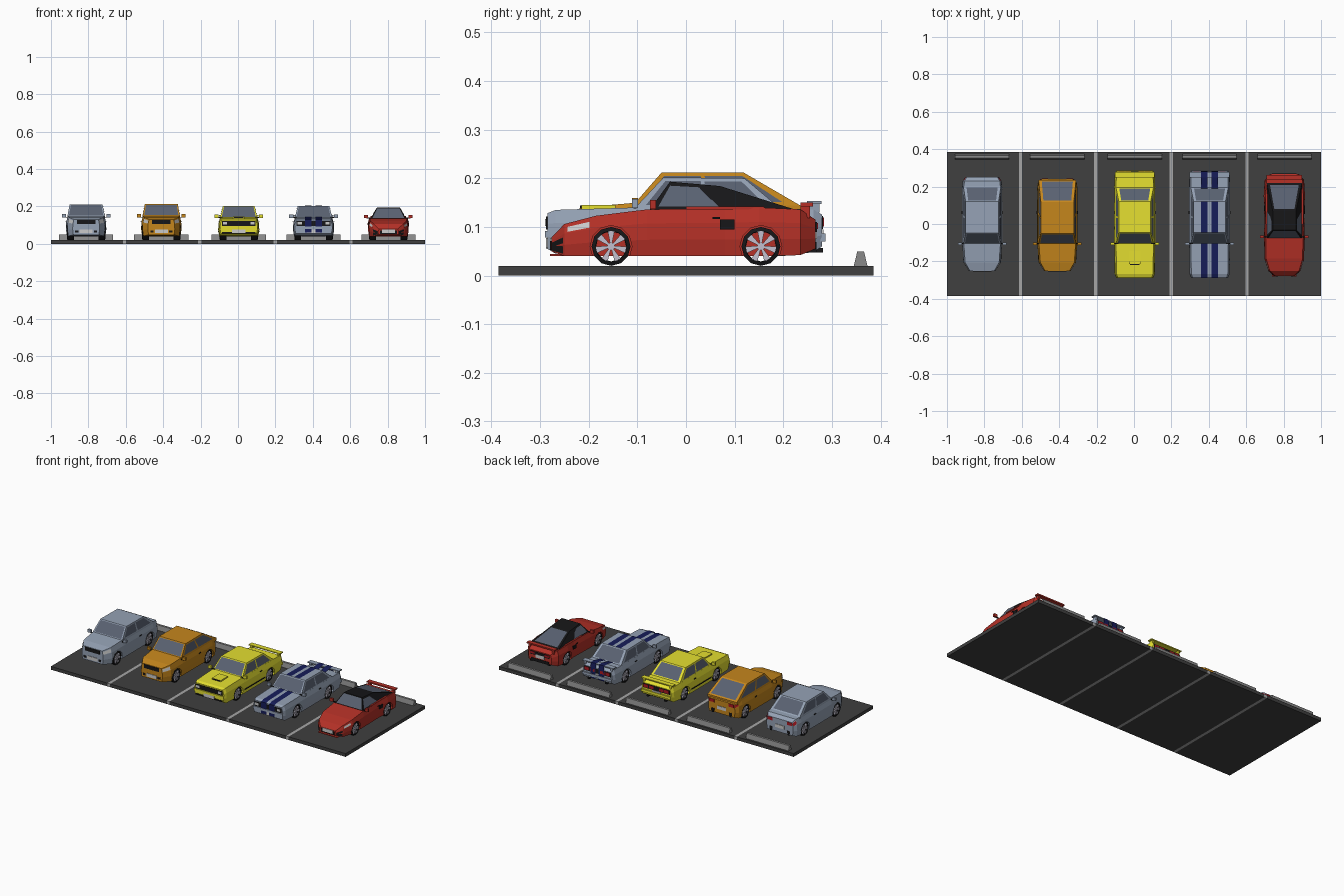
import bpy, bmesh
from math import cos, sin, pi, tau
from mathutils import Vector, Matrix

if "Cube" in bpy.data.objects:
    bpy.data.objects.remove(bpy.data.objects["Cube"])

COLORS = dict(silver=(.30, .36, .46), orange=(.56, .24, .012), yellow=(.78, .74, .03), steel=(.30, .36, .46),
              red=(.46, .03, .02), glass=(.10, .12, .165), black=(.008, .008, .009), navy=(.008, .012, .10),
              white=(.85, .85, .85), rim=(.55, .53, .62), asphalt=(.05, .05, .05), paint=(.38, .38, .38),
              tail_red=(.40, .01, .015), concrete=(.25, .25, .25))
MATS = {}
for key, c in COLORS.items():
    MATS[key] = bpy.data.materials.new(key)
    MATS[key].diffuse_color = (*c, 1)
CX = 0  # x of the car being built


def make(name, bm, mat):
    bmesh.ops.recalc_face_normals(bm, faces=bm.faces)
    me = bpy.data.meshes.new(name)
    bm.to_mesh(me)
    bm.free()
    ob = bpy.data.objects.new(name, me)
    bpy.context.collection.objects.link(ob)
    ob.location.x = CX
    if mat:
        me.materials.append(MATS[mat])
    return ob


def boxes(name, mat, size, centers, mirror=False):
    bm = bmesh.new()
    for c in centers:
        for s in ((1, -1) if mirror else (1,)):
            m = Matrix.Translation((c[0] * s, c[1], c[2])) @ Matrix.Diagonal((*size, 1))
            bmesh.ops.create_cube(bm, size=1, matrix=m)
    return make(name, bm, mat)


def loft(bm, rings, cap=True):
    vs = [[bm.verts.new(p) for p in r] for r in rings]
    n = len(rings[0])
    for a, b in zip(vs, vs[1:]):
        for i in range(n):
            bm.faces.new((a[i], a[(i + 1) % n], b[(i + 1) % n], b[i]))
    if cap:
        bm.faces.new(vs[0])
        bm.faces.new(vs[-1])


def panel(bm, quad, u0, u1, v0, v1, mirror=False, off=.0015):
    """Thin patch on a quad (a,b,c,d): u runs a->b, v runs a->d, pushed outward."""
    a, b, c, d = map(Vector, quad)
    at = lambda u, v: a.lerp(b, u).lerp(d.lerp(c, u), v)
    n = (c - a).cross(d - b).normalized()
    if n.dot((a + b + c + d) / 4 - Vector((0, 0, .1))) < 0:
        n = -n
    pts = [at(u, v) + n * off for u, v in ((u0, v0), (u1, v0), (u1, v1), (u0, v1))]
    bm.faces.new([bm.verts.new(p) for p in pts])
    if mirror:
        bm.faces.new([bm.verts.new((-p.x, p.y, p.z)) for p in reversed(pts)])


def half_section(st):
    y, w, zb, zt = st
    h = zt - zb
    return [(.95 * w, y, zb), (w, y, zb + .35 * h), (.985 * w, y, zb + .7 * h), (.91 * w, y, zt)]


def body(name, mat, stations):
    bm = bmesh.new()
    loft(bm, [half_section(s) + [(-x, y, z) for x, y, z in reversed(half_section(s))] for s in stations])
    ob = make(name + "_body", bm, mat)
    # wheel arches
    bm = bmesh.new()
    for s in (-1, 1):
        for y in (-.154, .154):
            loft(bm, [[(x * s, y + .043 * cos(tau * i / 12), .06 + .043 * sin(tau * i / 12)) for i in range(12)]
                      for x in (.062, .2)])
    cutter = make("arch_cutter", bm, None)
    cutter.hide_render = True
    mod = ob.modifiers.new("arches", 'BOOLEAN')
    mod.operation, mod.object, mod.solver = 'DIFFERENCE', cutter, 'EXACT'
    bpy.context.view_layer.update()
    ob.data = bpy.data.meshes.new_from_object(ob.evaluated_get(bpy.context.evaluated_depsgraph_get()))
    ob.modifiers.clear()
    bpy.data.objects.remove(cutter)


def wheels(name):
    tyre, rim = bmesh.new(), bmesh.new()
    for s in (-1, 1):
        for y in (-.154, .154):
            P = lambda x, r, t: (x * s, y + r * sin(t), .06 + r * cos(t))
            prof = [(.066, .031), (.066, .04), (.1, .04), (.103, .032)]
            rings = [[P(x, r, tau * i / 12) for i in range(12)] for x, r in prof]
            loft(tyre, rings + [rings[0]], cap=False)
            for k in range(7):  # wedge spokes
                t = tau * k / 7
                tri = [(.003, t - .5), (.032, t - .22), (.032, t + .22), (.003, t + .5)]
                loft(rim, [[P(x, r, a) for r, a in tri] for x in (.09, .1)])
            loft(rim, [[P(x, .008, tau * i / 8) for i in range(8)] for x in (.07, .102)])
    bmesh.ops.remove_doubles(tyre, verts=tyre.verts, dist=1e-5)
    make(name + "_tyres", tyre, "black")
    make(name + "_rims", rim, "rim")


def cabin(name, mat, y0, y1, zb0, zb1, wb, r0, r1, zr0, zr1, wr, pillar=True):
    base = [(-wb, y0, zb0), (wb, y0, zb0), (wb, y1, zb1), (-wb, y1, zb1)]
    roof = [(-wr, r0, zr0), (wr, r0, zr0), (wr, r1, zr1), (-wr, r1, zr1)]
    sunk = [(x, y, z - .015) for x, y, z in base]
    bm = bmesh.new()
    loft(bm, [sunk, base, roof])
    make(name + "_cabin", bm, mat)
    g = bmesh.new()
    face = lambda i, j: (base[i], base[j], roof[j], roof[i])
    panel(g, face(0, 1), .04, .96, .06, .93)
    panel(g, face(2, 3), .08, .92, .08, .93)
    if pillar:
        panel(g, face(1, 2), .06, .46, .1, .88, True)
        panel(g, face(1, 2), .50, .92, .1, .88, True)
    else:
        panel(g, face(1, 2), .05, .5, .1, .85, True)
    make(name + "_windows", g, "glass")


def lamp_panels(name, mat, s0, s1, v0=.1, v1=.75, u0=.05, u1=.95):
    a, b = half_section(s0), half_section(s1)
    bm = bmesh.new()
    panel(bm, (a[2], b[2], b[3], a[3]), u0, u1, v0, v1, True)
    make(name, bm, mat)


def stripes(name, path):
    bm = bmesh.new()
    for s in (-1, 1):
        rows = [[bm.verts.new((x * s, y, z)) for x in (.01, .045)] for y, z in path]
        for a, b in zip(rows, rows[1:]):
            bm.faces.new((a[0], a[1], b[1], b[0]))
    make(name, bm, "navy")


def common(name, mat, yf, yr, mirror_y, zm, w):
    wheels(name)
    boxes(name + "_mirrors", mat, (.022, .012, .018), [(.119, mirror_y, zm)], True)
    boxes(name + "_mirror_arms", "black", (.03, .006, .005), [(.103, mirror_y, zm - .008)], True)
    boxes(name + "_handles", "black", (.004, .016, .004), [(w, .062, .118)], True)
    boxes(name + "_front_plate", "white", (.07, .004, .02), [(0, yf - .001, .067)])
    boxes(name + "_rear_plate", "white", (.06, .004, .02), [(0, yr + .001, .085)])
    boxes(name + "_exhausts", "black", (.014, .02, .01), [(.06, yr - .008, .052)], True)


# Parking slab, painted lines, wheel stops
edges = [-1, -.607, -.204, .2, .604, 1]
centers = [-.812, -.41, .004, .404, .804]
for a, b in zip(edges, edges[1:]):
    lo, hi = a + (.009 if a > -1 else 0), b - (.009 if b < 1 else 0)
    boxes("parking_bay", "asphalt", (hi - lo, .77, .02), [((lo + hi) / 2, 0, .01)])
boxes("bay_lines", "paint", (.018, .77, .02), [(x, 0, .01) for x in edges[1:-1]])
bm = bmesh.new()
for c in centers:
    loft(bm, [[(c + x, y, z) for y, z in ((.345, .02), (.352, .049), (.366, .049), (.373, .02))] for x in (-.145, .145)])
make("wheel_stops", bm, "concrete")

# Silver sedan and orange hatchback
for CX, name, mat in ((centers[0], "sedan", "silver"), (centers[1], "hatchback", "orange")):
    yr = .25 if name == "sedan" else .24
    st = [(-.25, .072, .048, .13), (-.205, .1, .042, .141), (-.1, .108, .04, .15), (.19, .108, .04, .148),
          (yr - .02, .104, .042, .146), (yr, .09, .05, .13)]
    body(name, mat, st)
    if name == "sedan":
        cabin(name, mat, -.105, .2, .149, .147, .1, -.048, .12, .21, .208, .088)
    else:
        cabin(name, mat, -.105, .235, .149, .144, .1, -.05, .118, .212, .212, .088)
    common(name, mat, -.25, yr, -.105, .15, .108)
    lamp_panels(name + "_headlights", "white", st[0], st[1])
    lamp_panels(name + "_side_taillights", "tail_red", st[5], st[4])
    boxes(name + "_taillights", "tail_red", (.034, .004, .018), [(.066, yr, .118)], True)
    boxes(name + "_grille", "black", (.1, .006, .022), [(0, -.25, .116)])
    boxes(name + "_lower_grille", "black", (.018, .004, .012), [(.05, -.25, .066)], True)
    boxes(name + "_rear_vents", "black", (.02, .004, .014), [(.06, yr, .065)], True)

# Yellow and striped muscle coupes
for CX, name, mat in ((centers[2], "muscle_coupe", "yellow"), (centers[3], "striped_coupe", "steel")):
    st = [(-.285, .1, .055, .128), (-.268, .107, .045, .135), (-.1, .11, .04, .14), (.19, .11, .04, .138),
          (.262, .108, .048, .136), (.28, .1, .06, .125)]
    body(name, mat, st)
    cabin(name, mat, -.105, .195, .139, .137, .1, -.046, .12, .202, .2, .085)
    common(name, mat, -.285, .28, -.105, .148, .11)
    boxes(name + "_grille", "black", (.18, .006, .026), [(0, -.285, .108)])
    boxes(name + "_headlights", "white", (.022, .008, .014), [(.074, -.286, .109)], True)
    boxes(name + "_bumper", mat, (.2, .012, .014), [(0, -.284, .085)])
    boxes(name + "_rear_bumper", mat, (.2, .014, .016), [(0, .28, .078)])
    boxes(name + "_tail_band", "black", (.18, .004, .026), [(0, .28, .109)])
    boxes(name + "_taillights", "tail_red", (.03, .008, .018), [(.07, .28, .11), (.034, .28, .11)], True)
    boxes(name + "_spoiler", mat, (.212, .03, .006), [(0, .264, .15)])
    boxes(name + "_spoiler_posts", mat, (.012, .024, .02), [(.09, .262, .14)], True)
    if mat == "yellow":
        boxes("hood_scoop", "yellow", (.06, .07, .01), [(0, -.18, .14)])
        boxes("hood_scoop_intake", "black", (.05, .006, .006), [(0, -.215, .141)])
        boxes("side_stripe", "black", (.004, .19, .006), [(.1095, 0, .066)], True)
        boxes("front_splitter", "black", (.18, .006, .008), [(0, -.285, .06)])
    else:
        e = .0025
        stripes("hood_stripes", [(-.2885, .06), (-.2885, .128 + e), (-.268, .135 + e), (-.105, .14 + e)])
        stripes("roof_stripes", [(-.046, .202 + e), (.12, .2 + e)])
        stripes("deck_stripes", [(.19, .138 + e), (.248, .1535), (.28, .1535), (.284, .125), (.284, .06)])

# Red mid-engine sports car
CX, name = centers[4], "sports_car"
st = [(-.277, .055, .05, .078), (-.25, .086, .04, .106), (-.185, .107, .04, .123), (-.08, .109, .04, .136),
      (.08, .105, .04, .138), (.15, .112, .04, .14), (.235, .105, .042, .136), (.266, .078, .055, .115)]
body(name, "red", st)
cabin(name, "black", -.075, .22, .135, .137, .094, -.033, .07, .193, .184, .062, pillar=False)
common(name, "red", -.277, .266, -.068, .146, .107)
lamp_panels("sports_headlights", "white", st[1], st[2], .1, .6, .1, .8)
bm = bmesh.new()
for p in ([(-.082, -.258), (-.086, -.25), (-.186, -.2)],):
    a, b = half_section(st[0]), half_section(st[1])
    panel(bm, (a[0], b[0], b[2], a[2]), .1, .95, .1, .85, True)
make("side_intakes", bm, "black")
boxes("front_intake", "black", (.09, .006, .018), [(0, -.277, .062)])
boxes("front_splitter", "red", (.13, .03, .004), [(0, -.265, .042)])
boxes("roof_rails", "red", (.01, .16, .006), [(.096, .08, .139)], True)
boxes("side_scoops", "black", (.005, .03, .02), [(.107, .085, .105)], True)
boxes("rear_spoiler", "red", (.19, .026, .008), [(0, .248, .146)])
boxes("spoiler_posts", "red", (.012, .02, .03), [(.08, .245, .133)], True)
boxes("rear_band", "black", (.13, .006, .02), [(0, .266, .1)])
boxes("rear_diffuser", "black", (.12, .012, .018), [(0, .262, .06)])
boxes("sports_taillights", "tail_red", (.03, .01, .012), [(.05, .266, .102)], True)

for m in bpy.data.materials:
    if m.users and not m.is_grease_pencil:
        m.use_nodes = True
        m.node_tree.nodes["Principled BSDF"].inputs["Base Color"].default_value = m.diffuse_color
